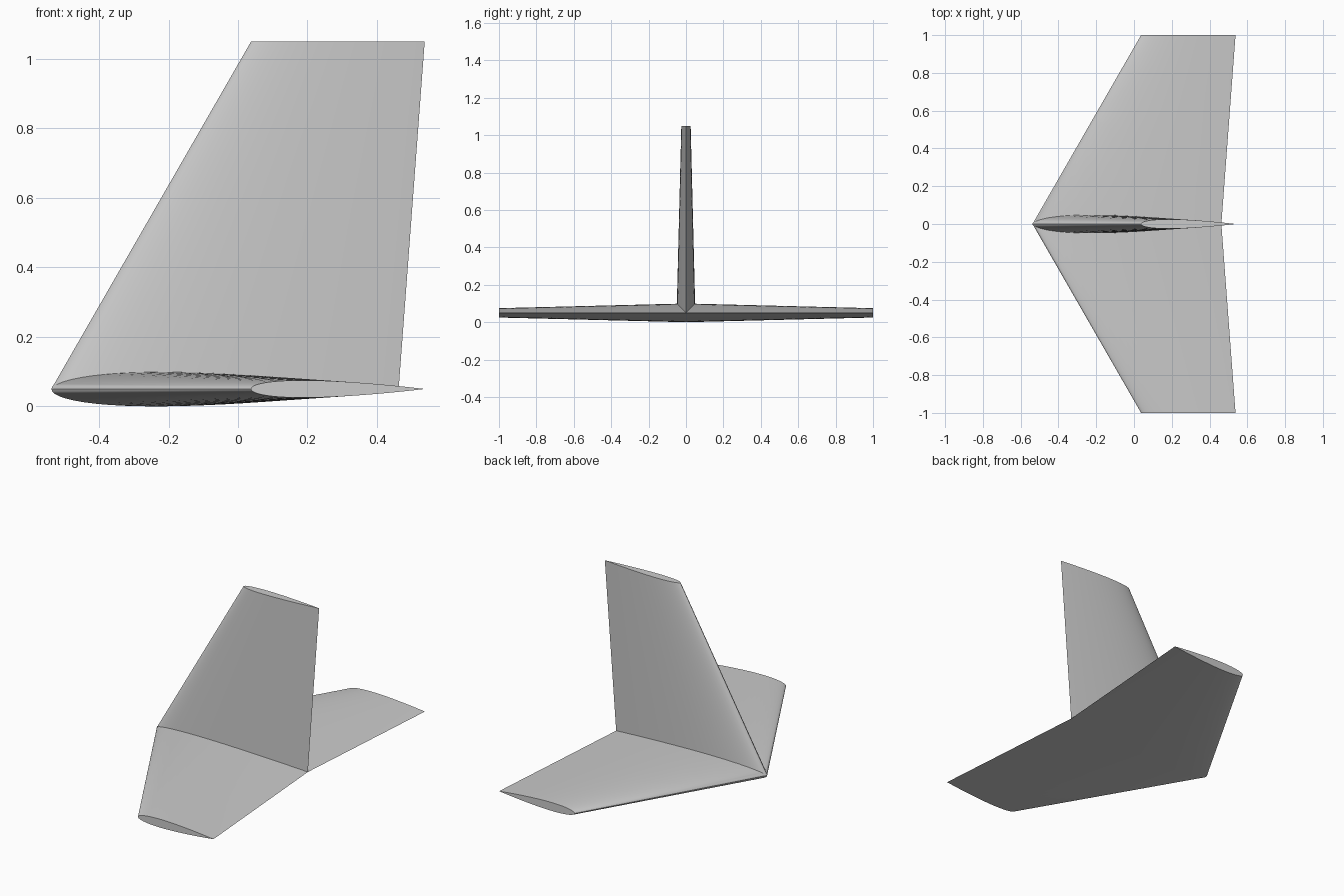
import bpy, bmesh, math

if "Cube" in bpy.data.objects:
    bpy.data.objects.remove(bpy.data.objects["Cube"])

STEPS = 30            # points per airfoil side
THICKNESS = 0.10      # thickness / chord
MID_Z = 0.05          # height of the tailplane centre line
ROOT = (-0.5375, 1.0)    # leading edge x, chord
TIP = (0.0375, 0.5)


def airfoil():
    """Symmetric four-digit section with unit chord, as a closed loop."""
    def half(x):
        return 5 * THICKNESS * (0.2969 * math.sqrt(x) - 0.1260 * x - 0.3516 * x**2
                                + 0.2843 * x**3 - 0.1036 * x**4)
    xs = [(1 - math.cos(math.pi * i / STEPS)) / 2 for i in range(STEPS + 1)]
    upper = [(x, half(x)) for x in reversed(xs)]
    lower = [(x, -half(x)) for x in xs[1:-1]]
    upper[0] = (1.0, 0.0)
    return upper + lower


def loft(name, stations, place):
    """Skin airfoil sections; stations are (span, leading x, chord)."""
    bm = bmesh.new()
    rings = [[bm.verts.new(place(lead + x * chord, t * chord, span))
              for x, t in airfoil()] for span, lead, chord in stations]
    n = len(rings[0])
    for a, b in zip(rings, rings[1:]):
        for i in range(n):
            j = (i + 1) % n
            bm.faces.new((a[i], a[j], b[j], b[i]))
    bm.faces.new(rings[0])
    bm.faces.new(rings[-1])
    bmesh.ops.recalc_face_normals(bm, faces=bm.faces)
    mesh = bpy.data.meshes.new(name)
    bm.to_mesh(mesh)
    bm.free()
    obj = bpy.data.objects.new(name, mesh)
    bpy.context.collection.objects.link(obj)
    bpy.ops.object.select_all(action='DESELECT')
    obj.select_set(True)
    bpy.context.view_layer.objects.active = obj
    bpy.ops.object.shade_smooth_by_angle(angle=math.radians(30))
    return obj


# Swept tailplane: tip, root, tip
loft("horizontal_stabilizer", [(-1, *TIP), (0, *ROOT), (1, *TIP)],
     lambda x, t, s: (x, s, MID_Z + t))

# Upright fin rising from the tailplane centre line
loft("vertical_fin", [(0, *ROOT), (1, *TIP)],
     lambda x, t, s: (x, t, MID_Z + s))
